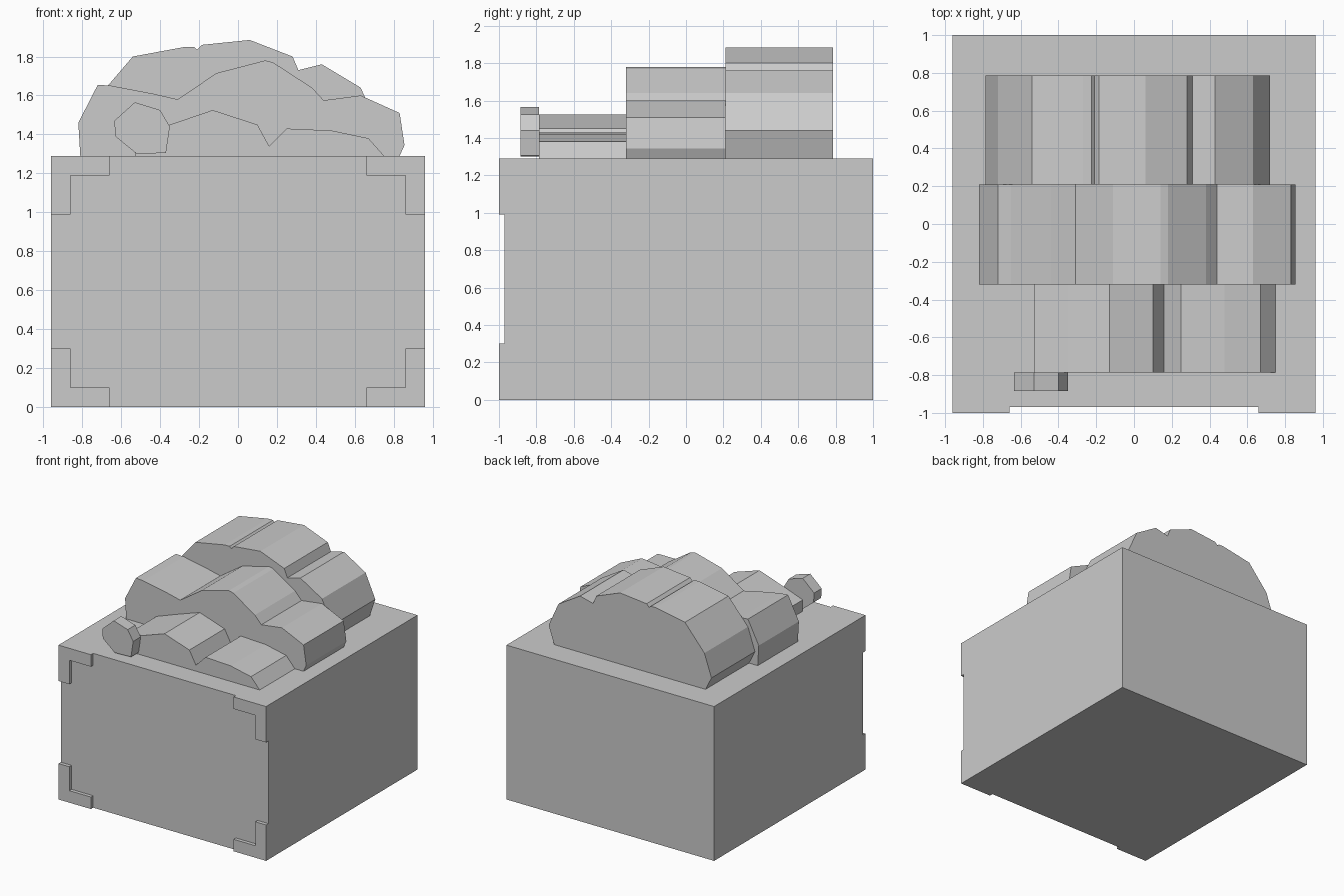
import bpy, bmesh

if "Cube" in bpy.data.objects:
    bpy.data.objects.remove(bpy.data.objects["Cube"])

gray = bpy.data.materials.new("light gray")
gray.diffuse_color = (0.6, 0.6, 0.6, 1)
gray.use_nodes = True
gray.node_tree.nodes["Principled BSDF"].inputs["Base Color"].default_value = gray.diffuse_color


def extrude_profile(name, profile, y0, y1):
    """Prism from an x-z outline, running from y0 to y1."""
    bm = bmesh.new()
    face = bm.faces.new([bm.verts.new((x, y0, z)) for x, z in profile])
    res = bmesh.ops.extrude_face_region(bm, geom=[face])
    moved = [v for v in res["geom"] if isinstance(v, bmesh.types.BMVert)]
    bmesh.ops.translate(bm, verts=moved, vec=(0, y1 - y0, 0))
    bmesh.ops.recalc_face_normals(bm, faces=bm.faces)
    mesh = bpy.data.meshes.new(name)
    bm.to_mesh(mesh)
    bm.free()
    mesh.materials.append(gray)
    obj = bpy.data.objects.new(name, mesh)
    bpy.context.collection.objects.link(obj)
    return obj


W, H = 0.96, 1.29

# Main crate
extrude_profile("crate", [(-W, 0), (W, 0), (W, H), (-W, H)], -0.97, 1.0)

# L-shaped corner brackets on the front
bracket = [(W, 0), (W, 0.3), (0.86, 0.3), (0.86, 0.1), (0.66, 0.1), (0.66, 0)]
for side, sx in (("left", -1), ("right", 1)):
    for level in ("lower", "upper"):
        pts = [(sx * x, z if level == "lower" else H - z) for x, z in bracket]
        extrude_profile(f"{level}_{side}_bracket", pts, -1.0, -0.97)

# Lumpy heap in three steps, tallest at the back
extrude_profile("back_heap", [
    (-0.73, H), (-0.785, 1.40), (-0.72, 1.59), (-0.54, 1.80), (-0.27, 1.85),
    (-0.225, 1.85), (-0.21, 1.835), (-0.185, 1.86), (0.06, 1.885),
    (0.28, 1.80), (0.31, 1.73), (0.43, 1.76), (0.63, 1.64), (0.72, 1.44),
    (0.67, H)], 0.21, 0.785)
extrude_profile("middle_heap", [
    (-0.81, H), (-0.82, 1.46), (-0.72, 1.655), (-0.65, 1.65), (-0.44, 1.61),
    (-0.31, 1.58), (-0.11, 1.715), (0.14, 1.78), (0.18, 1.77), (0.38, 1.64),
    (0.44, 1.575), (0.63, 1.60), (0.83, 1.51), (0.855, 1.345), (0.83, H)],
    -0.32, 0.21)
extrude_profile("front_heap", [
    (-0.53, H), (-0.53, 1.385), (-0.35, 1.45), (-0.13, 1.525), (0.10, 1.45),
    (0.16, 1.34), (0.25, 1.43), (0.48, 1.42), (0.67, 1.38), (0.75, H)],
    -0.785, -0.32)

# Small loose piece at the front
extrude_profile("loose_piece", [
    (-0.53, 1.565), (-0.40, 1.525), (-0.35, 1.44), (-0.37, 1.305),
    (-0.52, 1.30), (-0.63, 1.39), (-0.635, 1.47)], -0.885, -0.785)
